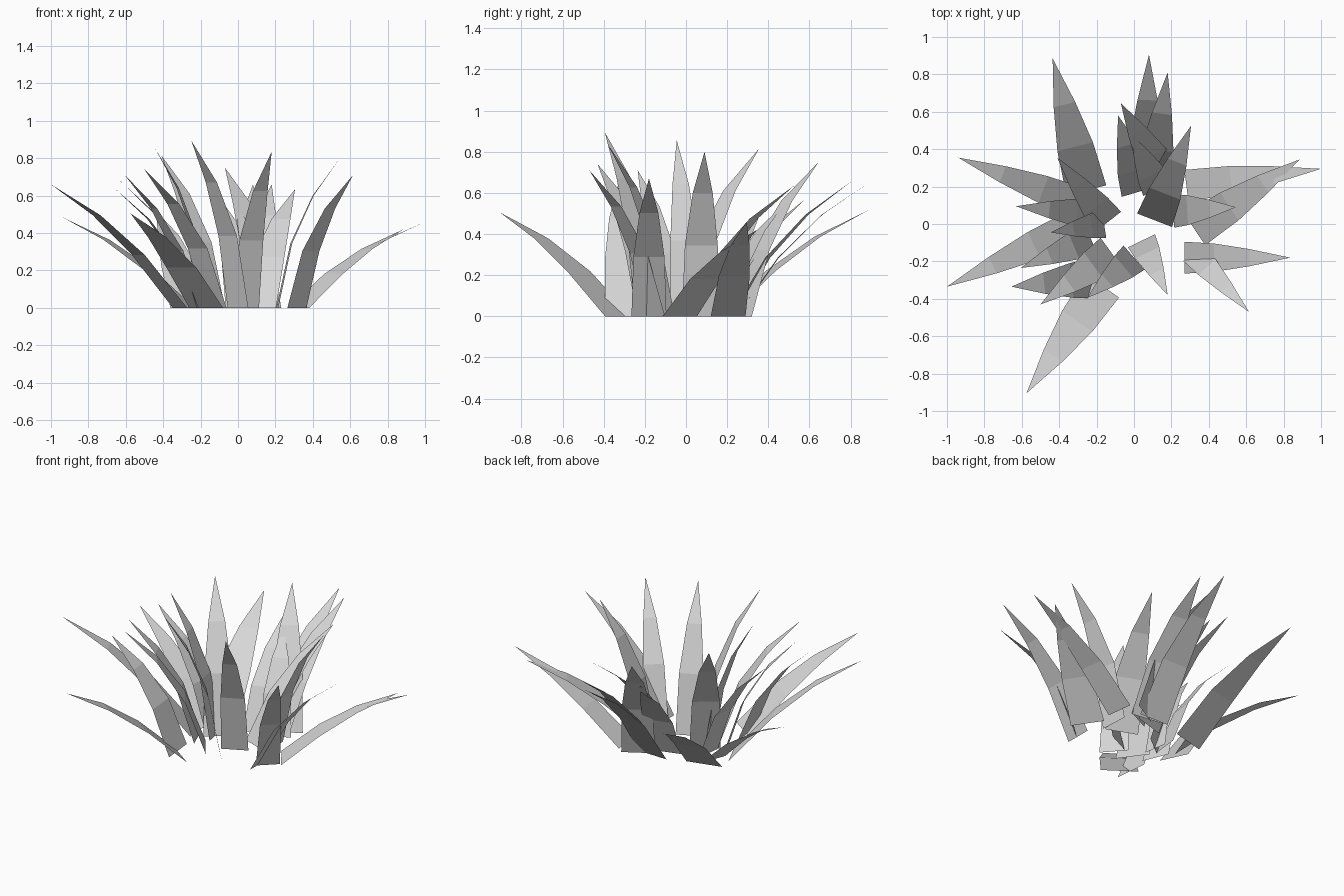
import bpy
import bmesh
from mathutils import Vector

grey = bpy.data.materials.new("leaf_grey")
grey.diffuse_color = (0.68, 0.68, 0.68, 1)


def blade(name, base, width, tip):
    """Flat tapering leaf bending outward from a base centre to a pointed tip."""
    root = Vector((base[0], base[1], 0))
    lean = Vector(tip) - root
    out = Vector((lean.x, lean.y, 0))
    side = Vector((-out.y, out.x, 0)).normalized() * width / 2
    # Low, long leaves are straighter than steep ones
    k = min(max((out.length / lean.z - 0.4) / 0.8, 0), 1)
    # outward fraction, height fraction, width fraction per row
    profile = [(0, 0, 1), (0.22 + 0.11 * k, 0.43, 0.89), (0.57 + 0.08 * k, 0.75, 0.54)]
    bm = bmesh.new()
    rows = []
    for o, h, w in profile:
        c = root + out * o + Vector((0, 0, lean.z * h))
        rows.append((bm.verts.new(c + side * w), bm.verts.new(c - side * w)))
    for (a, b), (c, d) in zip(rows, rows[1:]):
        bm.faces.new((a, b, d, c))
    bm.faces.new((*rows[-1], bm.verts.new(tip)))
    mesh = bpy.data.meshes.new(name)
    bm.to_mesh(mesh)
    bm.free()
    mesh.materials.append(grey)
    bpy.context.collection.objects.link(bpy.data.objects.new(name, mesh))


# Clumps of leaves: base centre, base width, tip
CLUMPS = {
    "back_leaf": [
        ((-0.255, 0.18), 0.22, (-0.435, 0.885, 0.515)),
        ((0.10, 0.23), 0.20, (0.18, 0.81, 0.66)),
        ((0.06, 0.25), 0.20, (0.08, 0.905, 0.66)),
        ((0.145, 0.27), 0.20, (-0.07, 0.645, 0.75)),
        ((0.035, 0.175), 0.21, (-0.085, 0.58, 0.57)),
        ((0.13, 0.19), 0.18, (-0.015, 0.48, 0.55)),
        ((0.11, 0.02), 0.20, (0.305, 0.525, 0.635)),
    ],
    "left_leaf": [
        ((-0.26, 0.10), 0.17, (-0.94, 0.355, 0.485)),
        ((-0.14, 0.01), 0.18, (-0.41, 0.355, 0.815)),
        ((-0.19, 0.05), 0.17, (-0.63, 0.095, 0.68)),
        ((-0.16, 0.00), 0.15, (-0.445, -0.045, 0.855)),
        ((-0.31, -0.01), 0.18, (-1.00, -0.335, 0.66)),
        ((-0.23, -0.08), 0.17, (-0.605, -0.235, 0.71)),
    ],
    "front_leaf": [
        ((-0.22, -0.29), 0.21, (-0.655, -0.335, 0.635)),
        ((-0.12, -0.155), 0.20, (-0.50, -0.43, 0.74)),
        ((0.00, -0.18), 0.17, (-0.25, -0.395, 0.895)),
        ((-0.17, -0.33), 0.22, (-0.575, -0.905, 0.505)),
        ((0.04, -0.09), 0.16, (0.18, -0.38, 0.835)),
    ],
    "right_leaf": [
        ((0.315, -0.15), 0.14, (0.615, -0.47, 0.71)),
        ((0.27, -0.18), 0.17, (0.835, -0.18, 0.67)),
        ((0.28, 0.205), 0.17, (1.00, 0.295, 0.46)),
        ((0.325, -0.03), 0.20, (0.885, 0.345, 0.42)),
        ((0.21, 0.07), 0.18, (0.545, 0.09, 0.80)),
    ],
}
for clump, leaves in CLUMPS.items():
    for i, leaf in enumerate(leaves):
        blade(f"{clump}_{i + 1}", *leaf)
